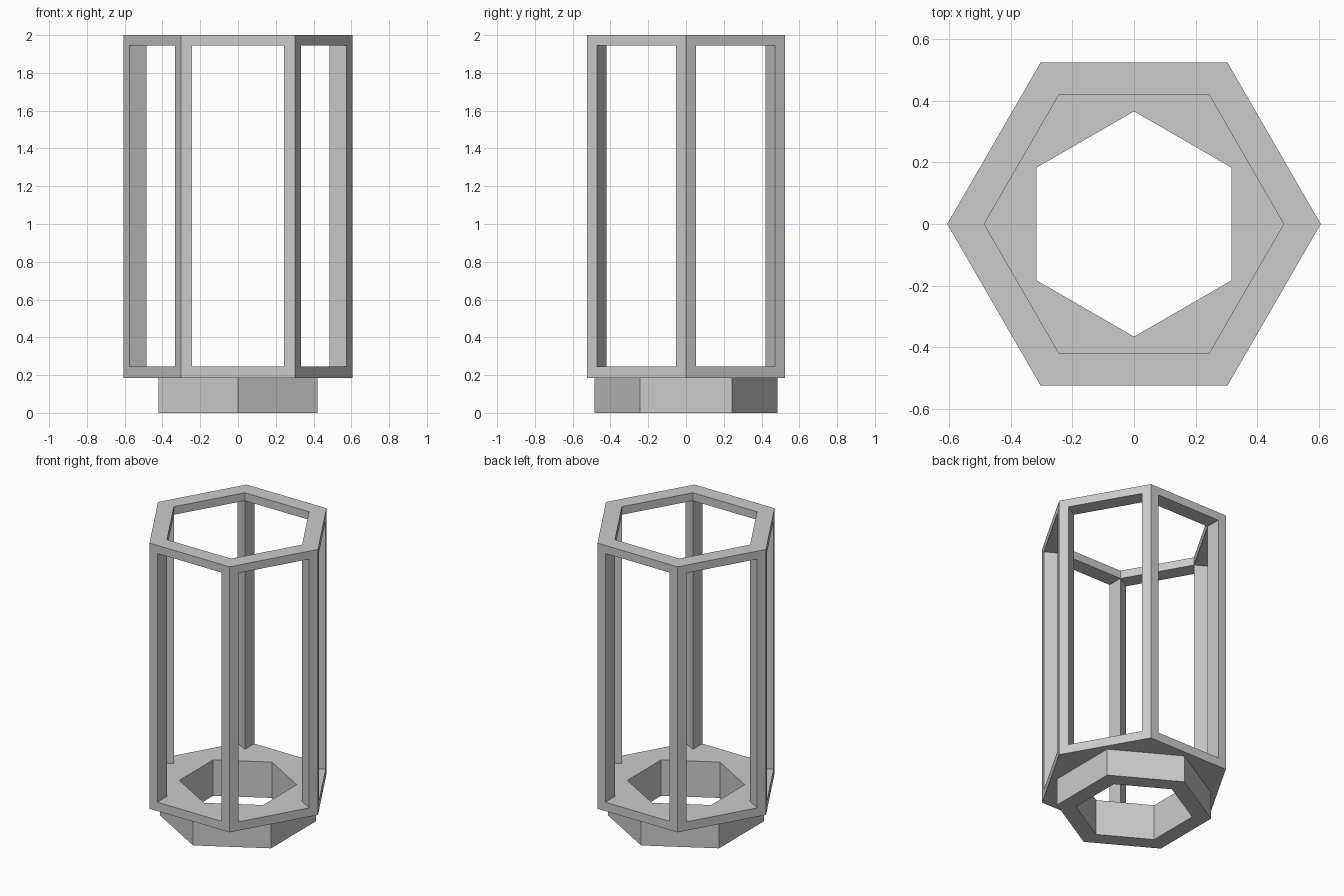
import bpy
import math

OUTER, INNER = 0.605, 0.485      # corner radii of the frame
HOLE = 0.365                     # corner radius of the base opening
Z_FLOOR, Z_SILL, Z_HEAD, Z_TOP = 0.185, 0.245, 1.945, 2.0

if "Cube" in bpy.data.objects:
    bpy.data.objects.remove(bpy.data.objects["Cube"])

gray = bpy.data.materials.new("plain_gray")
gray.use_nodes = True
gray.diffuse_color = (0.6, 0.6, 0.6, 1)
gray.node_tree.nodes["Principled BSDF"].inputs["Base Color"].default_value = (0.6, 0.6, 0.6, 1)


def hexagon(radius, turn=0):
    angles = [math.radians(turn + 60 * i) for i in range(6)]
    return [(radius * math.cos(a), radius * math.sin(a)) for a in angles]


def add_object(name, verts, faces):
    mesh = bpy.data.meshes.new(name)
    mesh.from_pydata(verts, [], faces)
    mesh.materials.append(gray)
    obj = bpy.data.objects.new(name, mesh)
    bpy.context.collection.objects.link(obj)
    return obj


def ring(name, outer, inner, z0, z1):
    """Hollow prism between two outlines with the same number of corners."""
    loops = [(outer, z0), (outer, z1), (inner, z1), (inner, z0)]
    verts = [(x, y, z) for outline, z in loops for x, y in outline]
    n = len(outer)
    faces = []
    for k in range(4):
        a, b = k * n, (k + 1) % 4 * n
        for i in range(n):
            j = (i + 1) % n
            faces.append((a + i, a + j, b + j, b + i))
    return add_object(name, verts, faces)


def prism(name, outline, z0, z1):
    n = len(outline)
    verts = [(x, y, z) for z in (z0, z1) for x, y in outline]
    faces = [tuple(reversed(range(n))), tuple(range(n, 2 * n))]
    faces += [(i, (i + 1) % n, n + (i + 1) % n, n + i) for i in range(n)]
    return add_object(name, verts, faces)


# Base collar, turned by half a side against the frame
ring("base_collar", hexagon(INNER, 30), hexagon(HOLE, 30), 0, Z_FLOOR)

# Floor plate and top rim
ring("floor_plate", hexagon(OUTER), hexagon(HOLE, 30), Z_FLOOR, Z_SILL)
ring("top_rim", hexagon(OUTER), hexagon(INNER), Z_HEAD, Z_TOP)

# Kite-shaped corner posts, with jambs square to the outer faces
margin = (OUTER - INNER) / 2
side_x, side_y = OUTER - margin / 2, margin * math.sqrt(3) / 2
kite = [(OUTER, 0), (side_x, side_y), (INNER, 0), (side_x, -side_y)]
for i in range(6):
    c, s = math.cos(math.radians(60 * i)), math.sin(math.radians(60 * i))
    outline = [(x * c - y * s, x * s + y * c) for x, y in kite]
    prism(f"corner_post_{i + 1}", outline, Z_SILL, Z_HEAD)
